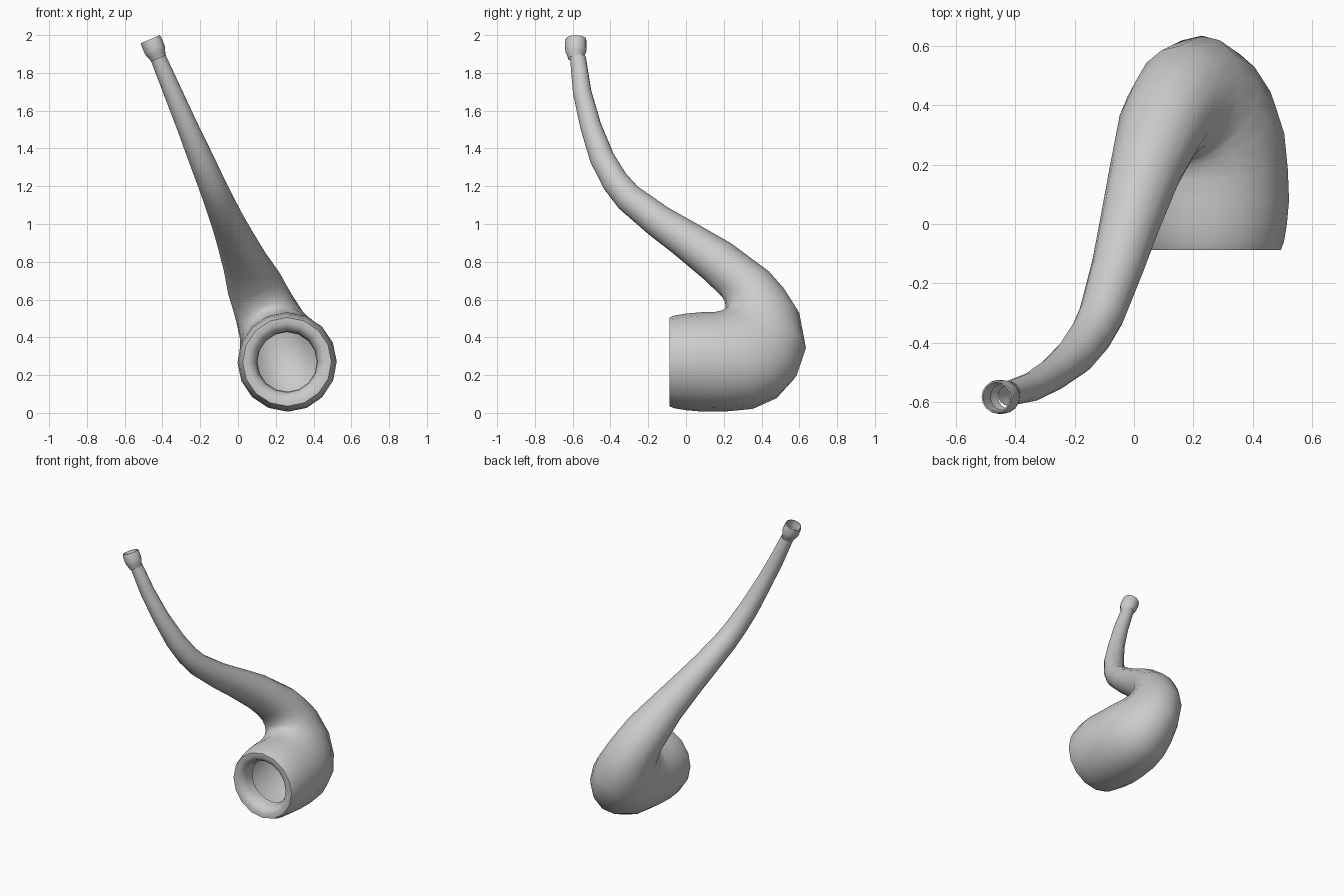
import bpy, bmesh, math

if "Cube" in bpy.data.objects:
    bpy.data.objects.remove(bpy.data.objects["Cube"])

SIDES = 16


def place(y, w, n):
    # the pipe bends in one leaning plane: w runs up in the plane, n across it
    return (0.26 - 0.39 * w + 0.92 * n, y, 0.27 + 0.92 * w + 0.39 * n)


def tube(name, sections):
    # each section: outer (y, w), inner (y, w), half width across the plane
    bm = bmesh.new()
    rings = []
    for yo, wo, yi, wi, b in sections:
        ring = []
        for i in range(SIDES):
            t = 2 * math.pi * i / SIDES
            c, s = math.cos(t), math.sin(t)
            y = (yo + yi) / 2 + (yo - yi) / 2 * c
            w = (wo + wi) / 2 + (wo - wi) / 2 * c
            ring.append(bm.verts.new(place(y, w, b * s)))
        rings.append(ring)
    for r0, r1 in zip(rings, rings[1:]):
        for i in range(SIDES):
            j = (i + 1) % SIDES
            bm.faces.new((r0[i], r0[j], r1[j], r1[i]))
    bmesh.ops.recalc_face_normals(bm, faces=bm.faces)
    mesh = bpy.data.meshes.new(name)
    bm.to_mesh(mesh)
    bm.free()
    obj = bpy.data.objects.new(name, mesh)
    bpy.context.collection.objects.link(obj)
    bpy.ops.object.select_all(action='DESELECT')
    obj.select_set(True)
    bpy.context.view_layer.objects.active = obj
    bpy.ops.object.shade_smooth_by_angle(angle=math.radians(50))
    return obj


# bowl: rolled-in lip, then the straight outer wall (y, radius)
bowl = [(0.02, 0.158), (-0.04, 0.162), (-0.072, 0.178), (-0.088, 0.205),
        (-0.088, 0.235), (-0.06, 0.246), (0.0, 0.256), (0.08, 0.263)]
sections = [(y, -r, y, r, r) for y, r in bowl]

# bend: sections fan around the inner crease
sections += [(0.20, -0.265, 0.15, 0.265, 0.258),
             (0.36, -0.250, 0.18, 0.275, 0.250),
             (0.49, -0.190, 0.195, 0.285, 0.235),
             (0.585, -0.08, 0.205, 0.295, 0.210),
             (0.635, 0.08, 0.21, 0.305, 0.185),
             (0.60, 0.28, 0.21, 0.320, 0.165),
             (0.53, 0.40, 0.205, 0.350, 0.155),
             (0.45, 0.50, 0.18, 0.395, 0.148)]

# stem: round sections along a centre line (y, z, radius)
stem = [(0.30, 0.70, 0.145), (0.17, 0.80, 0.12), (-0.01, 0.925, 0.10),
        (-0.145, 1.015, 0.088), (-0.305, 1.14, 0.077), (-0.375, 1.225, 0.072),
        (-0.445, 1.35, 0.066), (-0.505, 1.52, 0.056), (-0.55, 1.70, 0.049),
        (-0.572, 1.88, 0.042), (-0.574, 1.90, 0.042)]
line = [(y, (z - 0.27) / 0.92, r) for y, z, r in stem]
for k in range(1, len(line) - 1):
    (y0, w0, _), (y, w, r), (y1, w1, _) = line[k - 1:k + 2]
    d = math.hypot(y1 - y0, w1 - w0)
    py, pw = (w1 - w0) / d * r, -(y1 - y0) / d * r
    sections.append((y + py, w + pw, y - py, w - pw, r))
tube("pipe_body", sections)

# mouthpiece collar: flared ring with an open top (w, radius)
collar = [(1.745, 0.041), (1.765, 0.047), (1.785, 0.055), (1.80, 0.057),
          (1.845, 0.057), (1.857, 0.054), (1.857, 0.049), (1.80, 0.045)]
tube("mouthpiece", [(-0.583 + r, w, -0.583 - r, w, r) for w, r in collar])
